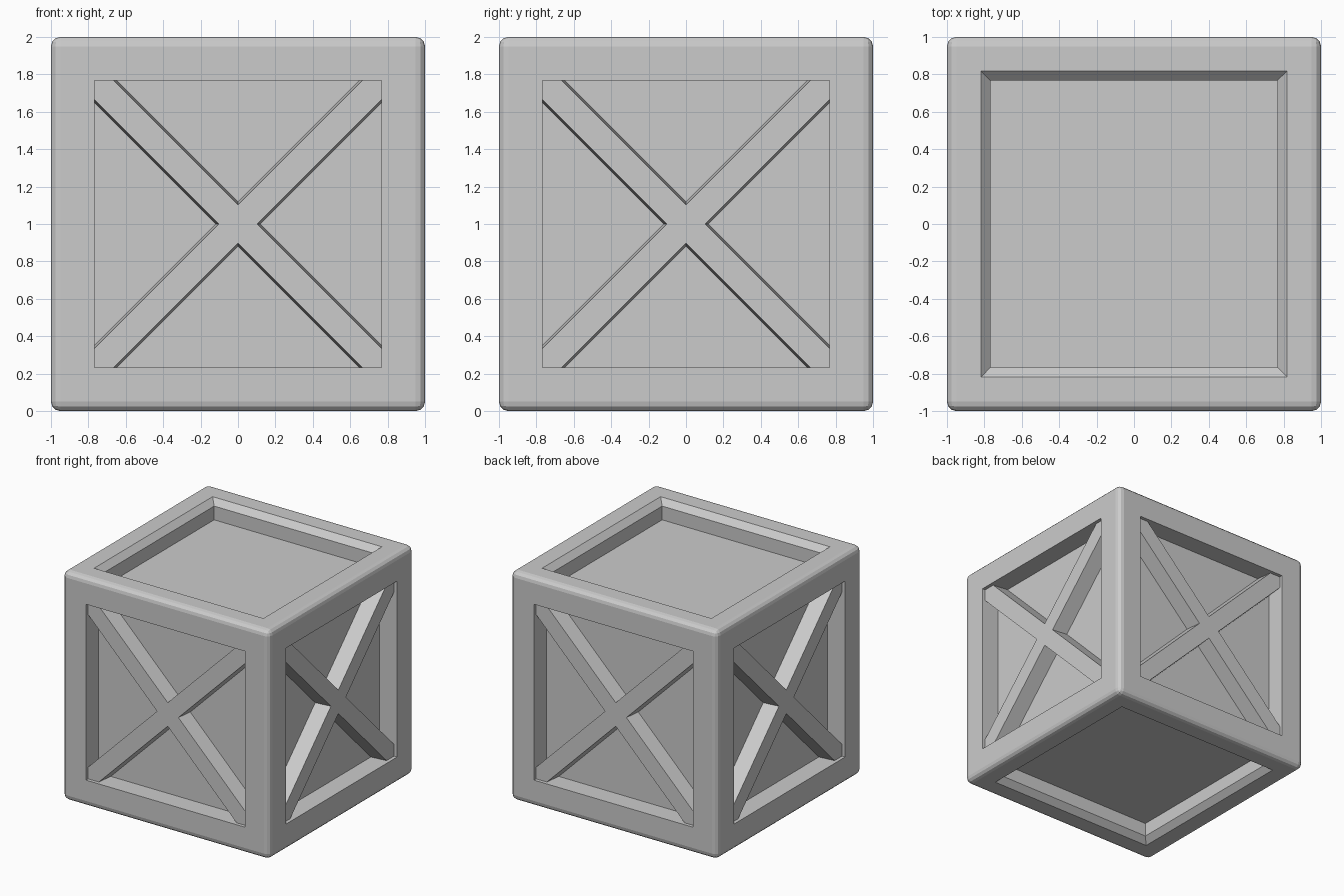
import bpy
import bmesh
from math import pi
from mathutils import Matrix

old = bpy.data.objects.get("Cube")
if old:
    bpy.data.objects.remove(old, do_unlink=True)

OPEN = 0.768      # half width of each recessed panel
LIP = 0.05        # chamfer around the top and bottom recess
DEPTH = 0.17      # recess depth
ROUND = 0.05      # outer edge rounding

grey = bpy.data.materials.new("grey")
grey.use_nodes = True
colour = (0.6, 0.6, 0.6, 1)
grey.diffuse_color = colour
grey.node_tree.nodes["Principled BSDF"].inputs["Base Color"].default_value = colour


def finish(name, bm):
    bmesh.ops.recalc_face_normals(bm, faces=bm.faces[:])
    mesh = bpy.data.meshes.new(name)
    bm.to_mesh(mesh)
    bm.free()
    mesh.materials.append(grey)
    obj = bpy.data.objects.new(name, mesh)
    bpy.context.collection.objects.link(obj)
    return obj


# Crate body: rounded cube with a recess sunk into every side
bm = bmesh.new()
bmesh.ops.create_cube(bm, size=2, matrix=Matrix.Translation((0, 0, 1)))
bmesh.ops.bevel(bm, geom=bm.edges[:], offset=ROUND, segments=3,
                profile=0.5, affect='EDGES')
bm.normal_update()
panels = [f for f in bm.faces if f.calc_area() > 1]


def inset(face, thickness, depth):
    bmesh.ops.inset_individual(bm, faces=[face], thickness=thickness,
                               depth=depth, use_even_offset=True)


for face in panels:
    frame = 1 - ROUND - OPEN
    if abs(face.normal.z) > 0.9:
        inset(face, frame - LIP, 0)
        inset(face, LIP, -LIP)
        inset(face, 0, LIP - DEPTH)
    else:
        inset(face, frame, 0)
        inset(face, 0, -DEPTH)
finish("crate_body", bm)


# Crossed braces: tapered X filling each side recess, just below the frame
def cross_outline(k):
    a = OPEN
    quarter = [(0, k), (a - k, a), (a, a), (a, a - k)]
    points = []
    for _ in range(4):
        points += quarter
        quarter = [(y, -x) for x, y in quarter]
    return points


names = ["front", "left", "back", "right"]
for i, side in enumerate(names):
    bm = bmesh.new()
    loops = []
    for k, y in ((0.12, DEPTH - 1), (0.103, 0.03 - 1)):
        loops.append([bm.verts.new((x, y, z)) for x, z in cross_outline(k)])
    base, top = loops
    bm.faces.new(top)
    n = len(top)
    for j in range(n):
        m = (j + 1) % n
        bm.faces.new((base[j], base[m], top[m], top[j]))
    bm.faces.new(base[::-1])
    bm.transform(Matrix.Translation((0, 0, 1)) @ Matrix.Rotation(i * pi / 2, 4, 'Z'))
    finish(side + "_cross_brace", bm)
